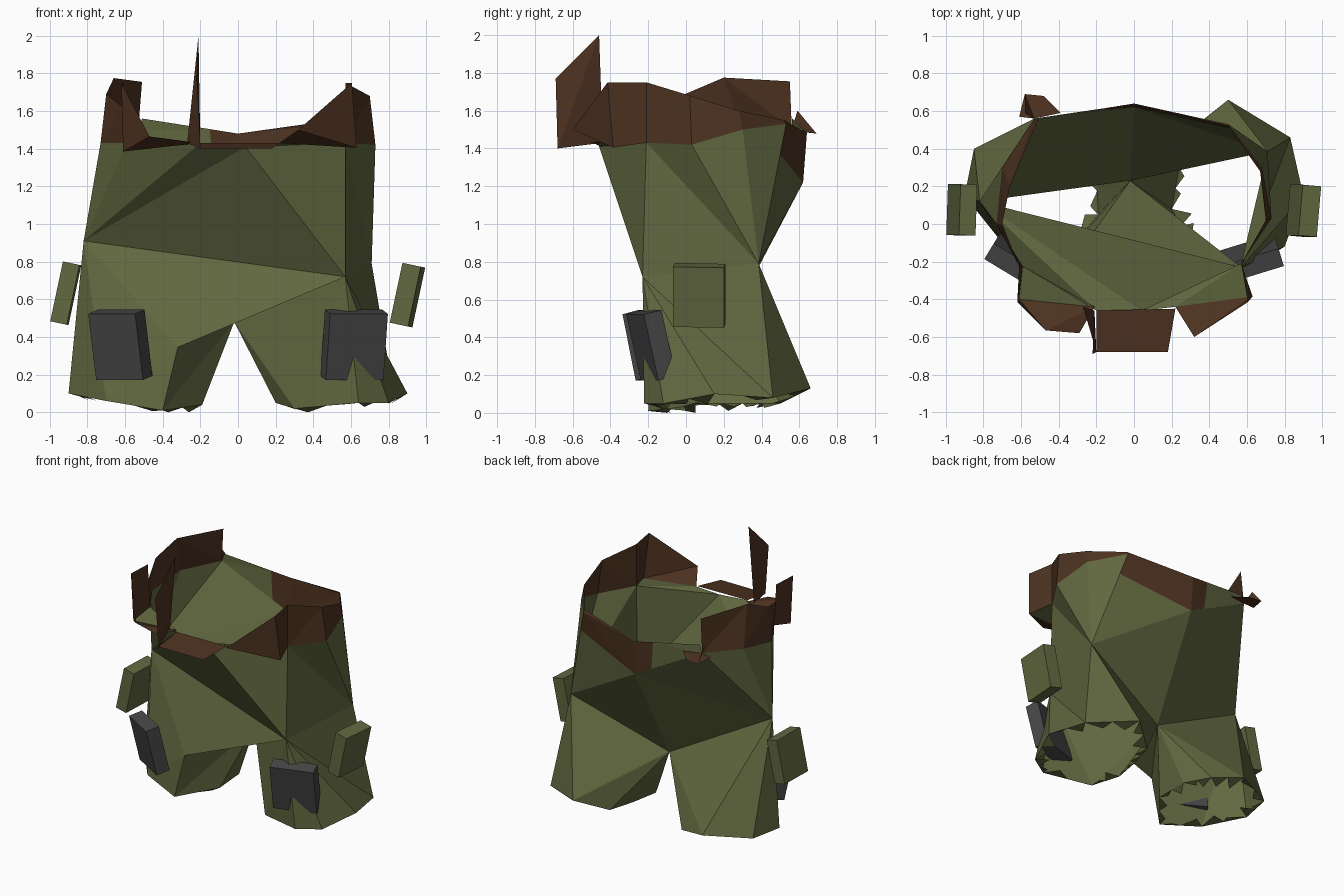
import bpy, bmesh, math, random
from mathutils import Vector, Matrix

if "Cube" in bpy.data.objects:
    bpy.data.objects.remove(bpy.data.objects["Cube"])

random.seed(4)


def material(name, rgb):
    m = bpy.data.materials.new(name)
    m.diffuse_color = (*rgb, 1)
    m.use_nodes = True
    m.node_tree.nodes["Principled BSDF"].inputs["Base Color"].default_value = m.diffuse_color
    return m


GREEN = material("olive cloth", (0.120, 0.138, 0.051))
BROWN = material("brown leather", (0.074, 0.032, 0.015))
GREY = material("dark grey pad", (0.062, 0.062, 0.064))


def make(name, tris, mat):
    """Flat-shaded object from polygons given as coordinate tuples."""
    bm = bmesh.new()
    for t in tris:
        bm.faces.new([bm.verts.new(p) for p in t])
    bmesh.ops.remove_doubles(bm, verts=bm.verts, dist=0.001)
    bmesh.ops.recalc_face_normals(bm, faces=bm.faces)
    me = bpy.data.meshes.new(name)
    bm.to_mesh(me)
    bm.free()
    me.materials.append(mat)
    ob = bpy.data.objects.new(name, me)
    bpy.context.collection.objects.link(ob)
    return ob


def fans(ring, groups):
    """Join each hub to its run of ring points, and each hub to the next."""
    out = []
    for k, (hub, run) in enumerate(groups):
        out += [(hub, ring[a], ring[b]) for a, b in zip(run, run[1:])]
        nxt = groups[(k + 1) % len(groups)][0]
        out.append((hub, ring[run[-1]], nxt))
    return out


def strip(low, high):
    """Triangles between two matching point rows."""
    out = []
    for i in range(len(low) - 1):
        out += [(low[i], low[i + 1], high[i + 1]), (low[i], high[i + 1], high[i])]
    return out


def lip(hem):
    """Ragged turned-in edge along a leg opening."""
    c = sum((Vector(p) for p in hem), Vector()) / len(hem)
    out = []
    for a, b in zip(hem, hem[1:] + hem[:1]):
        a, b = Vector(a), Vector(b)
        for s in range(2):
            p, q = a.lerp(b, s / 2), a.lerp(b, (s + 1) / 2)
            tip = p.lerp(q, random.uniform(0.2, 0.8)).lerp(c, random.uniform(0.1, 0.28))
            tip.z = max(0.0, p.z + random.uniform(-0.04, 0.02))
            out.append((tuple(p), tuple(q), tuple(tip)))
    return out


# Hub points of the garment
hip_l = (-0.82, 0.12, 0.91)
hip_r = (0.71, 0.385, 0.79)
thigh_r = (0.57, -0.23, 0.72)
thigh_l = (-0.32, -0.19, 0.345)
crotch = (-0.02, 0.23, 0.48)

# Waist line, counter-clockwise from the front left
waist = [(-0.59, -0.225, 1.43), (-0.2, -0.46, 1.43), (0.04, -0.46, 1.41),
         (0.57, -0.21, 1.43), (0.73, 0.03, 1.42),
         (0.68, 0.3, 1.5), (0.5, 0.53, 1.53), (0, 0.62, 1.22),
         (-0.53, 0.56, 1.5), (-0.7, 0.3, 1.48), (-0.73, 0.0, 1.43)]
hem_r = [(0.24, 0.3, 0.05), (0.2, 0.08, 0.05), (0.3, -0.1, 0.02),
         (0.64, -0.222, 0.05), (0.8, -0.12, 0.05), (0.9, 0.15, 0.1),
         (0.83, 0.46, 0.08), (0.5, 0.66, 0.13), (0.3, 0.5, 0.05)]
hem_l = [(-0.2, 0.3, 0.05), (-0.3, 0.48, 0.05), (-0.53, 0.56, 0.1),
         (-0.85, 0.4, 0.1), (-0.9, 0.15, 0.1), (-0.7, -0.1, 0.06),
         (-0.4, -0.2, 0.01), (-0.19, 0.05, 0.04)]

# Cloth body: torso, gusset, two legs and the cloth part of the back edge
back_mid, back_left = (0, 0.64, 1.48), (-0.51, 0.56, 1.56)
seam_low, seam_top = (-0.13, 0.605, 1.289), (-0.15, 0.616, 1.504)
corner_low = tuple(Vector(waist[6]).lerp(Vector(hip_r), 0.22))
torso_ring = waist[:6] + [corner_low] + waist[7:]
body = fans(torso_ring, [(hip_l, [7, 8, 9, 10, 0, 1, 2]), (thigh_r, [2, 3]),
                         (hip_r, [3, 4, 5, 6, 7]), (crotch, [7])])
body += [(hip_l, thigh_l, thigh_r), (thigh_l, crotch, thigh_r)]
body += fans(hem_r, [(crotch, [7, 8, 0, 1, 2]), (thigh_r, [2, 3, 4, 5, 6]),
                     (hip_r, [6, 7])])
body += fans(hem_l, [(crotch, [6, 7, 0, 1, 2]), (hip_l, [2, 3, 4, 5]),
                     (thigh_l, [5, 6])])
body += [(waist[5], waist[6], corner_low), (seam_low, waist[8], seam_top),
         (waist[8], back_left, seam_top)]
make("trouser_body", body, GREEN)
make("ragged_hem_right", lip(hem_r), GREEN)
make("ragged_hem_left", lip(hem_l), GREEN)

# Standing leather waistband on both sides and the right half of the back
left_top = [(-0.51, 0.55, 1.755), (-0.66, 0.2, 1.775), (-0.7, 0, 1.69),
            (-0.61, -0.225, 1.62)]
right_top = [(0.57, -0.21, 1.75), (0.7, 0.02, 1.68),
             (0.67, 0.28, 1.6), (0.5, 0.52, 1.55)]
make("waistband_left", strip(waist[8:] + waist[:1], left_top), BROWN)
make("waistband_right", strip(waist[3:7], right_top), BROWN)
make("waistband_back", [(waist[6], waist[7], back_mid), (waist[6], corner_low, waist[7]),
                        (waist[6], back_mid, right_top[-1]),
                        (waist[7], seam_low, back_mid), (seam_low, seam_top, back_mid)], BROWN)

# Upright fins at the front corners and beside the middle
corner_l, corner_r = (-0.61, -0.4, 1.385), (0.63, -0.385, 1.405)
fin_l, fin_r = (-0.62, -0.415, 1.75), (0.605, -0.415, 1.75)
make("fin_left", [(waist[0], corner_l, fin_l, (-0.61, -0.225, 1.75))], BROWN)
make("fin_right", [(waist[3], corner_r, fin_r, right_top[0])], BROWN)
make("fin_middle", [((-0.21, -0.46, 2.0), (-0.22, -0.69, 1.77), (-0.2, -0.68, 1.4)),
                    ((-0.21, -0.46, 2.0), (-0.2, -0.68, 1.4), (-0.27, -0.44, 1.43))], BROWN)

# Flaps folded outwards along the front: cloth root, leather end
root_l, root_r = (-0.21, -0.44, 1.43), (0.22, -0.44, 1.43)
tip_l, tip_r = (-0.47, -0.565, 1.465), (0.32, -0.6, 1.5)
make("flap_root_left", [(waist[0], corner_l, root_l)], GREEN)
make("flap_root_right", [(waist[3], corner_r, root_r), (waist[3], root_r, waist[2])], GREEN)
make("flap_front_left", [(corner_l, tip_l, root_l), (corner_l, fin_l, tip_l),
                         (tip_l, (-0.29, -0.58, 1.435), root_l)], BROWN)
make("flap_front_right", [(corner_r, tip_r, root_r), (corner_r, fin_r, tip_r)], BROWN)
make("flap_front_middle", [((-0.2, -0.46, 1.43), (-0.2, -0.68, 1.4),
                            (0.18, -0.68, 1.4), (0.22, -0.45, 1.43))], BROWN)

# Torn tip at the back left corner
make("flap_back_left", [((-0.53, 0.56, 1.5), (-0.61, 0.57, 1.49), (-0.58, 0.69, 1.48)),
                        ((-0.53, 0.56, 1.5), (-0.58, 0.69, 1.48), (-0.48, 0.68, 1.48)),
                        ((-0.53, 0.56, 1.5), (-0.48, 0.68, 1.48), (-0.39, 0.59, 1.49)),
                        ((-0.53, 0.56, 1.5), (-0.58, 0.59, 1.6), (-0.58, 0.69, 1.48))], BROWN)


def box(name, size, loc, angles, mat):
    """Plain block turned by x, y, z angles in degrees."""
    bm = bmesh.new()
    bmesh.ops.create_cube(bm, size=1)
    x, y, z = (Matrix.Rotation(math.radians(a), 4, ax) for a, ax in zip(angles, 'XYZ'))
    bm.transform(Matrix.Translation(loc) @ y @ z @ x @ Matrix.Diagonal((*size, 1)))
    me = bpy.data.meshes.new(name)
    bm.to_mesh(me)
    bm.free()
    me.materials.append(mat)
    bpy.context.collection.objects.link(bpy.data.objects.new(name, me))


# Knee pads lean forward, side pouches lean to the right
box("knee_pad_left", (0.29, 0.1, 0.36), (-0.625, -0.185, 0.358), (13, 0, -31), GREY)
box("knee_pad_right", (0.32, 0.1, 0.36), (0.617, -0.185, 0.358), (13, 0, 17), GREY)
box("side_pouch_left", (0.09, 0.27, 0.325), (-0.915, 0.075, 0.632), (0, 12, -2), GREEN)
box("side_pouch_right", (0.1, 0.27, 0.325), (0.9, 0.07, 0.622), (0, 12, -5), GREEN)
